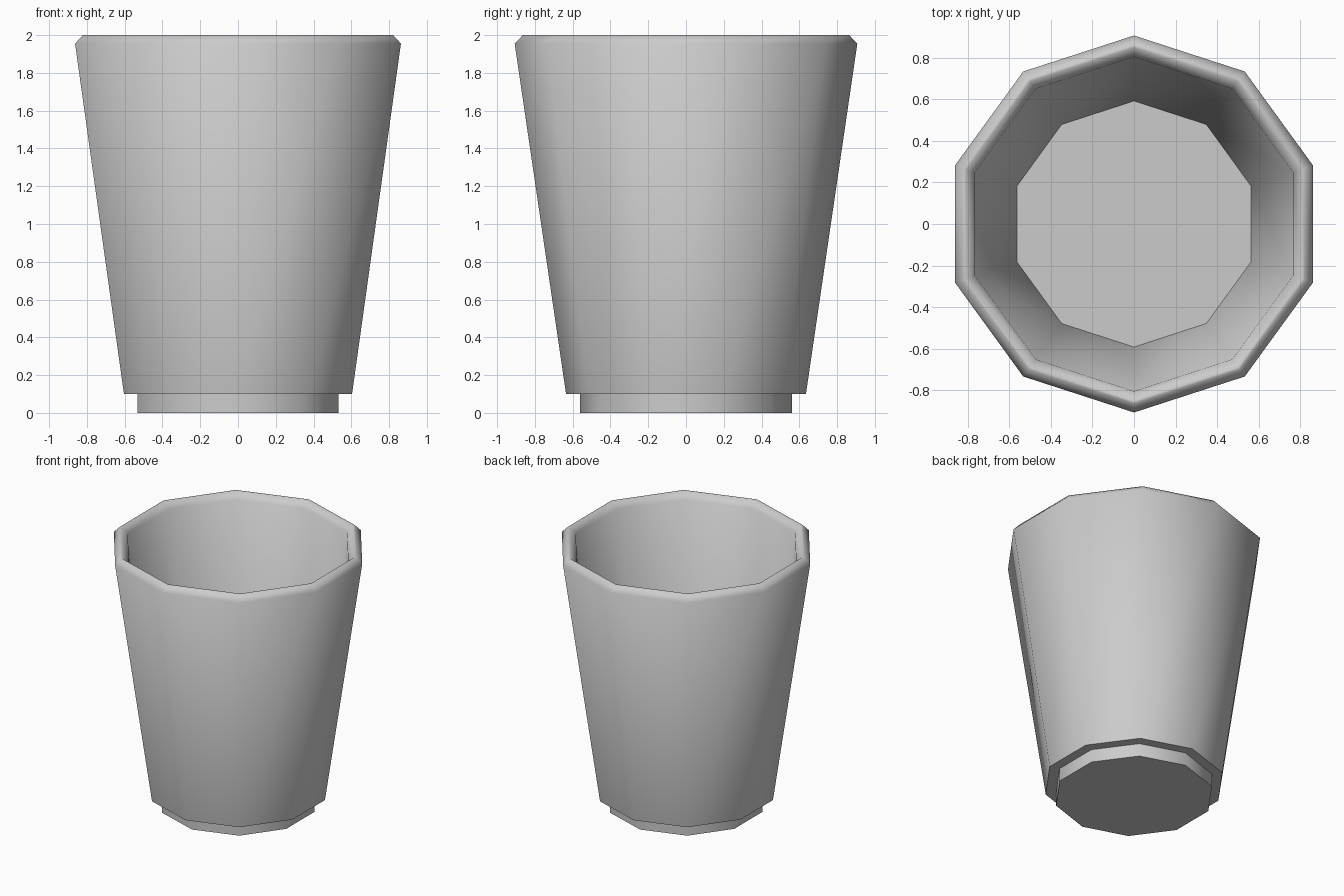
import bpy
import bmesh
from math import cos, sin, pi, radians

cube = bpy.data.objects.get("Cube")
if cube:
    bpy.data.objects.remove(cube, do_unlink=True)

SIDES = 10

grey = bpy.data.materials.new("plain_grey")
grey.use_nodes = True
colour = (0.6, 0.6, 0.6, 1.0)
grey.diffuse_color = colour
grey.node_tree.nodes["Principled BSDF"].inputs["Base Color"].default_value = colour


def lathe(name, profile):
    """Turn a (radius, height) profile into a capped ten-sided body."""
    bm = bmesh.new()
    rings = []
    for r, z in profile:
        angles = [pi / 2 + 2 * pi * i / SIDES for i in range(SIDES)]
        rings.append([bm.verts.new((r * cos(a), r * sin(a), z)) for a in angles])
    for low, high in zip(rings, rings[1:]):
        for i in range(SIDES):
            j = (i + 1) % SIDES
            bm.faces.new((low[i], low[j], high[j], high[i]))
    bm.faces.new(rings[0][::-1])
    bm.faces.new(rings[-1])
    bmesh.ops.recalc_face_normals(bm, faces=bm.faces)
    mesh = bpy.data.meshes.new(name)
    bm.to_mesh(mesh)
    bm.free()
    mesh.materials.append(grey)
    obj = bpy.data.objects.new(name, mesh)
    bpy.context.collection.objects.link(obj)
    bpy.ops.object.select_all(action='DESELECT')
    obj.select_set(True)
    bpy.context.view_layer.objects.active = obj
    bpy.ops.object.shade_smooth_by_angle(angle=radians(60))
    return obj


# Foot, underside step, flared wall, chamfered rim, inner wall and floor
lathe("cup", [
    (0.56, 0.0), (0.56, 0.1),
    (0.635, 0.1), (0.907, 1.955),
    (0.864, 2.0), (0.85, 2.0),
    (0.805, 1.955), (0.592, 0.22),
])
